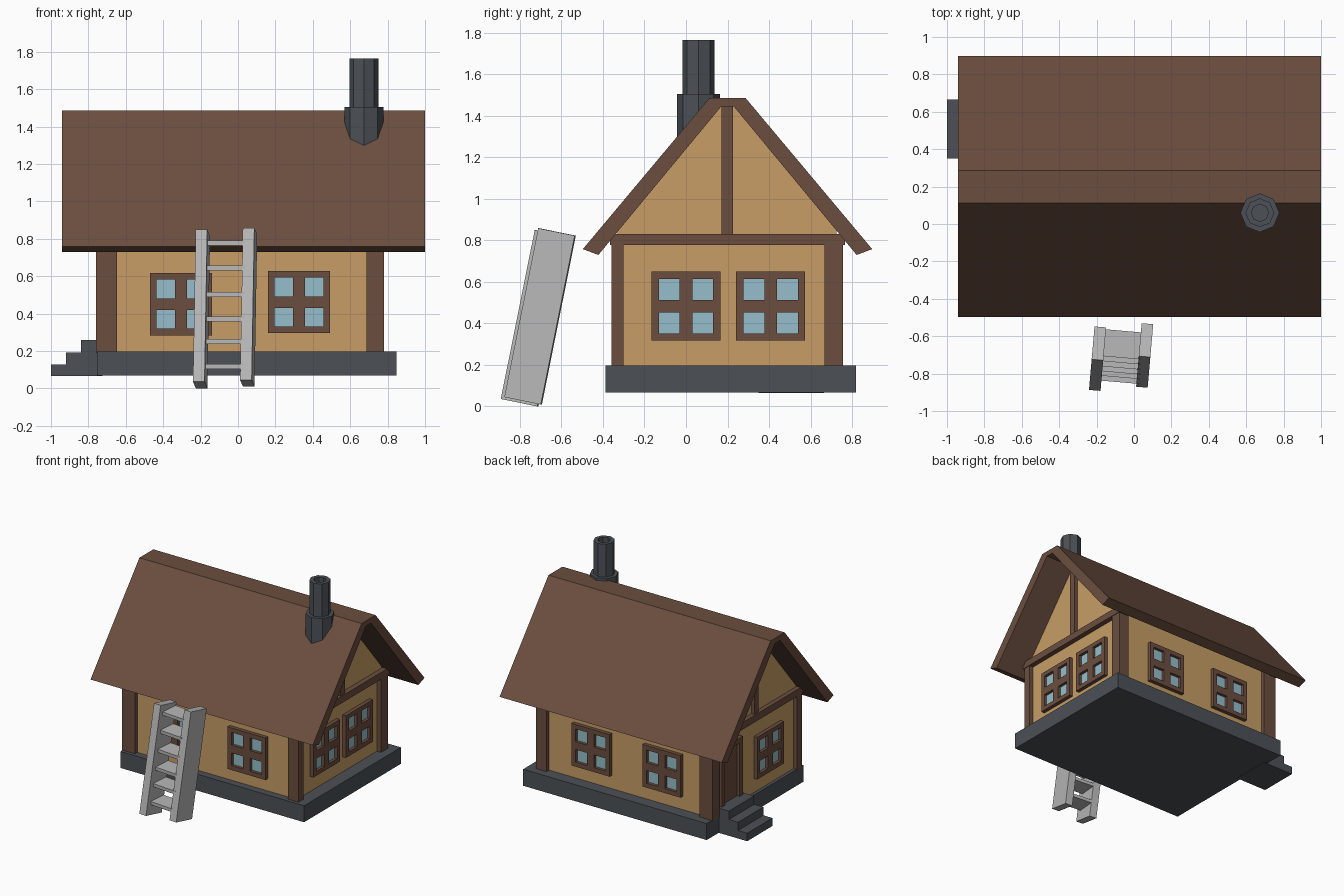
import bpy, bmesh, math
from mathutils import Matrix, Vector

if "Cube" in bpy.data.objects:
    bpy.data.objects.remove(bpy.data.objects["Cube"])


def material(name, rgb):
    m = bpy.data.materials.new(name)
    lin = [((c / 255 + 0.055) / 1.055) ** 2.4 for c in rgb]
    m.diffuse_color = (*lin, 1)
    m.use_nodes = True
    m.node_tree.nodes["Principled BSDF"].inputs["Base Color"].default_value = m.diffuse_color
    return m


BROWN = material("brown timber", (107, 78, 63))
TAN = material("tan plaster", (199, 158, 102))
STONE = material("dark stone", (76, 81, 86))
GLASS = material("pale blue glass", (150, 190, 204))
GREY = material("grey wood", (184, 184, 184))


def finish(name, bm, mat):
    bmesh.ops.recalc_face_normals(bm, faces=bm.faces)
    me = bpy.data.meshes.new(name)
    bm.to_mesh(me)
    bm.free()
    me.materials.append(mat)
    ob = bpy.data.objects.new(name, me)
    bpy.context.collection.objects.link(ob)
    return ob


def boxes(name, mat, ranges, mtx=Matrix()):
    """One object from boxes given as (x0, x1, y0, y1, z0, z1)."""
    bm = bmesh.new()
    for x0, x1, y0, y1, z0, z1 in ranges:
        t = Matrix.Translation(((x0 + x1) / 2, (y0 + y1) / 2, (z0 + z1) / 2))
        s = Matrix.Diagonal((x1 - x0, y1 - y0, z1 - z0, 1))
        bmesh.ops.create_cube(bm, size=1, matrix=mtx @ t @ s)
    return finish(name, bm, mat)


def prism(name, mat, profile, start, end):
    """Extrude a profile of 3D points from offset start to offset end."""
    bm = bmesh.new()
    a, b = Vector(start), Vector(end)
    f = bm.faces.new([bm.verts.new(Vector(p) + a) for p in profile])
    r = bmesh.ops.extrude_face_region(bm, geom=[f])
    vs = [v for v in r["geom"] if isinstance(v, bmesh.types.BMVert)]
    bmesh.ops.translate(bm, verts=vs, vec=b - a)
    bmesh.ops.recalc_face_normals(bm, faces=bm.faces)
    bmesh.ops.triangulate(bm, faces=[f for f in bm.faces if len(f.verts) > 4])
    return finish(name, bm, mat)


# Roof: folded slab, symmetric about y = MID
MID = 0.2
half = [(0.697, 0.758), (0.087, 1.486), ]
inner = [(0.031, 1.444), (0.622, 0.73)]
ring = ([(MID - y, z) for y, z in half] + [(MID + y, z) for y, z in half[::-1]]
        + [(MID + y, z) for y, z in inner[::-1]] + [(MID - y, z) for y, z in inner])
prism("roof", BROWN, [(0, y, z) for y, z in ring], (-0.94, 0, 0), (1.0, 0, 0))

# Walls with gables reaching the underside of the roof
X0, X1, Y0, Y1 = -0.73, 0.745, -0.33, 0.725
wall = [(Y0, 0.18), (Y1, 0.18), (Y1, 0.85), (0.231, 1.45), (0.169, 1.45), (Y0, 0.85)]
prism("walls", TAN, [(0, y, z) for y, z in wall], (X0, 0, 0), (X1, 0, 0))

# Stone base and steps
boxes("base", STONE, [(-0.755, 0.848, -0.387, 0.82, 0.068, 0.198)])
steps = [(-1, 0.065), (-1, 0.128), (-0.92, 0.128), (-0.92, 0.193), (-0.84, 0.193),
         (-0.84, 0.26), (-0.725, 0.26), (-0.725, 0.065)]
prism("steps", STONE, [(x, 0, z) for x, z in steps], (0, 0.35, 0), (0, 0.665, 0))

# Corner posts, gable beams and king posts
boxes("corner_posts", BROWN,
      [(xa, xb, ya, yb, 0.19, 0.80)
       for xa, xb in ((-0.76, -0.648), (0.688, 0.78))
       for ya, yb in ((-0.36, -0.30), (0.668, 0.757))])
for side, xa, xb in (("left", -0.765, -0.70), ("right", 0.70, 0.785)):
    boxes(side + "_gable_beam", BROWN, [(xa, xb, -0.367, 0.767, 0.777, 0.832)])
    boxes(side + "_king_post", BROWN, [(xa + 0.01, xb - 0.01, 0.172, 0.226, 0.83, 1.455)])


def facing(x, y, z, angle):
    """Local -y points outward from the wall."""
    return Matrix.Translation((x, y, z)) @ Matrix.Rotation(math.radians(angle), 4, "Z")


# Windows: bars around four panes
def window(name, mtx):
    e, c, w = 0.166, 0.131, 0.031
    spans = [(-e, -c), (-w, w), (c, e)]
    gaps = [(-c, -w), (w, c)]
    bars = [(a, b, -0.03, 0.01, -e, e) for a, b in spans]
    bars += [(g, h, -0.03, 0.01, a, b) for a, b in spans for g, h in gaps]
    boxes(name + "_frame", BROWN, bars, mtx)
    boxes(name + "_panes", GLASS,
          [(a, b, -0.007, 0.002, g, h) for a, b in gaps for g, h in gaps], mtx)


window("front_window_left", facing(-0.305, Y0, 0.45, 0))
window("front_window_right", facing(0.326, Y0, 0.461, 0))
window("right_window_front", facing(X1, 0.0, 0.483, 90))
window("right_window_back", facing(X1, 0.408, 0.483, 90))
window("back_window_right", facing(0.305, Y1, 0.47, 180))
window("back_window_left", facing(-0.315, Y1, 0.47, 180))
window("left_window", facing(X0, 0.03, 0.475, -90))

# Door above the steps
door = facing(X0, 0.507, 0.26, -90)
boxes("door_frame", BROWN, [(-0.13, -0.09, -0.03, 0.01, -0.02, 0.46),
                            (0.09, 0.13, -0.03, 0.01, -0.02, 0.46),
                            (-0.09, 0.09, -0.03, 0.01, 0.42, 0.46)], door)
boxes("door_leaf", BROWN, [(-0.09, 0.09, -0.009, 0.005, -0.02, 0.42)], door)


# Chimney: hollow eight-sided pipe on a wider collar cut along the roof slope
def roof_z(y):
    return min(1.486, 0.758 + (y + 0.497) * 1.197) - 0.03


def octagon(bm, r, z):
    pts = [(0.673 + r * math.cos(i * math.pi / 4), 0.06 + r * math.sin(i * math.pi / 4))
           for i in range(8)]
    return [bm.verts.new((x, y, roof_z(y) if z is None else z)) for x, y in pts]


bm = bmesh.new()
rings = [octagon(bm, r, z) for r, z in ((0.104, None), (0.104, 1.505), (0.077, 1.505),
                                        (0.077, 1.765), (0.046, 1.765), (0.046, 1.52))]
for lo, hi in zip(rings, rings[1:]):
    for i in range(8):
        j = (i + 1) % 8
        bm.faces.new((lo[i], lo[j], hi[j], hi[i]))
bm.faces.new(rings[-1])
bm.faces.new(rings[0][::-1])
finish("chimney", bm, STONE)

# Ladder: two deep leaning rails and flat rungs
turn = Matrix.Rotation(math.radians(-5), 4, "Z")
lean = Matrix.Rotation(math.radians(-11.4), 4, "X")
for side, x, y, z in (("left", -0.195, -0.72, 0.425), ("right", 0.057, -0.703, 0.434)):
    boxes("ladder_rail_" + side, GREY, [(-0.031, 0.031, -0.09, 0.09, -0.415, 0.415)],
          Matrix.Translation((x, y, z)) @ turn @ lean)
for i, z in enumerate((0.118, 0.25, 0.372, 0.503, 0.643, 0.777)):
    y = -0.712 + (z - 0.43) * 0.2
    boxes(f"ladder_rung_{i + 1}", GREY, [(-0.11, 0.11, -0.072, 0.072, -0.013, 0.013)],
          Matrix.Translation((-0.069, y, z)) @ turn)
